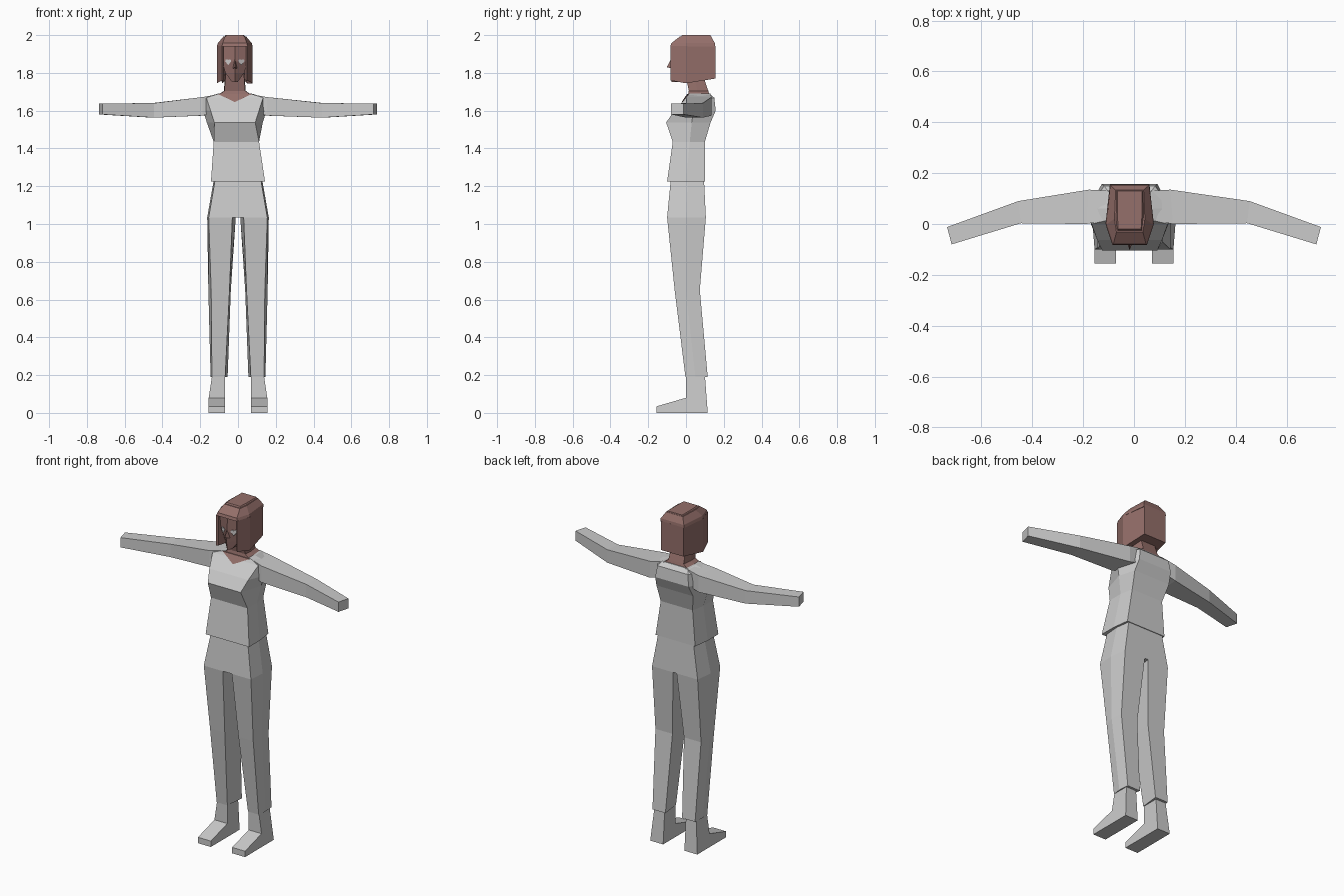
import bpy, bmesh

if "Cube" in bpy.data.objects:
    bpy.data.objects.remove(bpy.data.objects["Cube"])


def material(name, rgb):
    m = bpy.data.materials.new(name)
    m.diffuse_color = (*rgb, 1)
    m.use_nodes = True
    m.node_tree.nodes["Principled BSDF"].inputs["Base Color"].default_value = m.diffuse_color
    return m


SKIN = material("warm brown", (0.30, 0.16, 0.145))
CLOTH = material("light grey", (0.60, 0.60, 0.60))
EYE = material("pale eye", (0.62, 0.60, 0.60))
CX = -0.017   # head and shoulders lean slightly to one side


def finish(bm, name, mat):
    bmesh.ops.recalc_face_normals(bm, faces=bm.faces)
    me = bpy.data.meshes.new(name)
    bm.to_mesh(me)
    bm.free()
    me.materials.append(mat)
    ob = bpy.data.objects.new(name, me)
    bpy.context.collection.objects.link(ob)
    return ob


def loft(name, rings, mat, caps=True):
    """Skin closed rings of 3D points with quads."""
    bm = bmesh.new()
    vs = [[bm.verts.new(p) for p in r] for r in rings]
    n = len(vs[0])
    for a, b in zip(vs, vs[1:]):
        for i in range(n):
            j = (i + 1) % n
            bm.faces.new((a[i], a[j], b[j], b[i]))
    if caps:
        bm.faces.new(vs[0])
        bm.faces.new(vs[-1])
    return finish(bm, name, mat)


def hexring(z, cx, front, mid, back):
    """Six-sided body section; each entry is (half width, y)."""
    half = [front, mid, back]
    return ([(cx + w, y, z) for w, y in half] +
            [(cx - w, y, z) for w, y in reversed(half)])


# Shirt torso
loft("shirt", [
    hexring(1.225, 0.0, (.143, -.10), (.143, .0), (.13, .10)),
    hexring(1.435, CX / 2, (.12, -.07), (.12, .02), (.105, .10)),
    hexring(1.537, CX, (.108, -.105), (.148, .03), (.12, .13)),
    hexring(1.60, CX, (.128, -.062), (.168, .04), (.11, .157)),
    hexring(1.668, CX, (.15, .0), (.165, .06), (.10, .15)),
    hexring(1.69, CX, (.085, .015), (.09, .06), (.085, .127))], CLOTH)

# Trousers: hip block
loft("hips", [
    hexring(1.035, 0, (.155, -.10), (.163, .0), (.15, .105)),
    hexring(1.24, 0, (.12, -.08), (.127, .01), (.115, .095))], CLOTH)

# Legs, shoes and sleeves on both sides
FOOT = [(.115, 0), (-.155, 0), (-.155, .035), (0, .08), (0, .20), (.10, .20)]
for s, side in ((-1, "right"), (1, "left")):
    leg = [
        (1.035, [(.03, -.10), (.155, -.10), (.163, 0), (.15, .105), (.012, .105)]),
        (.65, [(.045, -.06), (.142, -.06), (.157, 0), (.15, .073), (.038, .073)]),
        (.19, [(.068, -.003), (.138, -.003), (.145, .05), (.14, .115), (.055, .115)])]
    loft(side + "_trouser_leg", [[(s * x, y, z) for x, y in r] for z, r in leg], CLOTH)

    loft(side + "_shoe", [
        [(s * .07, y, z) for y, z in FOOT],
        [(s * (.137 if z > .1 else .155), y, z) for y, z in FOOT]], CLOTH)

    # each sleeve section: front x, back x, front y, back y, low z, high z
    arm = []
    for xf, xb, yf, yb, z0, z1 in (
            (CX * s + .07, CX * s + .07, .02, .13, 1.60, 1.69),
            (CX * s + .17, CX * s + .16, 0, .135, 1.574, 1.672),
            (.445, .455, .003, .09, 1.563, 1.64),
            (.717, .735, -.08, -.012, 1.58, 1.638)):
        arm.append([(s * xf, yf, z0), (s * xf, yf, z1), (s * xb, yb, z1), (s * xb, yb, z0)])
    loft(side + "_sleeve", arm, CLOTH)

# Neck with flared base, and the open V of the collar
loft("neck", [
    hexring(1.682, CX, (.088, .01), (.09, .06), (.085, .125)),
    hexring(1.705, CX, (.055, .015), (.058, .06), (.05, .118)),
    hexring(1.80, CX, (.048, -.005), (.05, .04), (.045, .085))], SKIN)
tri = [(CX - .088, .006, 1.688), (CX + .088, .006, 1.688), (CX, -.024, 1.645)]
loft("collar_opening", [tri, [(x, y + .008, z) for x, y, z in tri]], SKIN)

# Face: pointed sections down to the chin
face = []
for z, w, yc, ys in ((1.95, .06, -.074, -.062), (1.86, .068, -.08, -.045),
                     (1.80, .05, -.083, -.035), (1.753, .016, -.077, -.06)):
    back = .05 if z > 1.78 else .02
    face.append([(CX, yc, z), (CX + w, ys, z), (CX + w, back, z),
                 (CX - w, back, z), (CX - w, ys, z)])
loft("face", face, SKIN)

# Nose wedge
loft("nose", [
    [(CX - .004, -.07, 1.87), (CX + .004, -.07, 1.87), (CX, -.081, 1.87)],
    [(CX - .013, -.07, 1.822), (CX + .013, -.07, 1.822), (CX, -.102, 1.83)]], SKIN)

# Heart-shaped eye plates lying on the face
HEART = [(0, -.02), (.016, .002), (.012, .012), (.004, .012), (0, .008),
         (-.004, .012), (-.012, .012), (-.016, .002)]
for s, side in ((-1, "right"), (1, "left")):
    pts = [(s * .035 + x, 1.86 + z) for x, z in HEART]
    loft(side + "_eye", [[(CX + x, -.08 + .53 * abs(x) - d, z) for x, z in pts]
                         for d in (-.003, .005)], EYE)

# Hair: faceted crown
loft("hair_crown", [
    hexring(1.94, CX, (.068, -.083), (.095, .0), (.078, .155)),
    hexring(1.957, CX, (.064, -.078), (.09, .0), (.076, .153)),
    hexring(1.993, CX, (.052, -.032), (.06, .02), (.055, .133))], SKIN)
loft("hair_top", [
    hexring(1.985, CX, (.052, -.032), (.06, .02), (.055, .133)),
    hexring(2.0, CX, (.045, -.02), (.048, .03), (.048, .13))], SKIN)

# Hair: bob wrapped round the sides and back
U = [(.068, -.083, 1.76), (.095, .0, 1.745), (.074, .155, 1.77),
     (.045, .09, 1.765), (.066, .0, 1.745), (.06, -.074, 1.76)]
low = [(CX + x, y, z) for x, y, z in U[:3]] + [(CX - x, y, z) for x, y, z in U[2::-1]]
low += [(CX - x, y, z) for x, y, z in U[:2:-1]] + [(CX + x, y, z) for x, y, z in U[3:]]
loft("hair_bob", [low, [(x, y, 1.942) for x, y, z in low]], SKIN)
